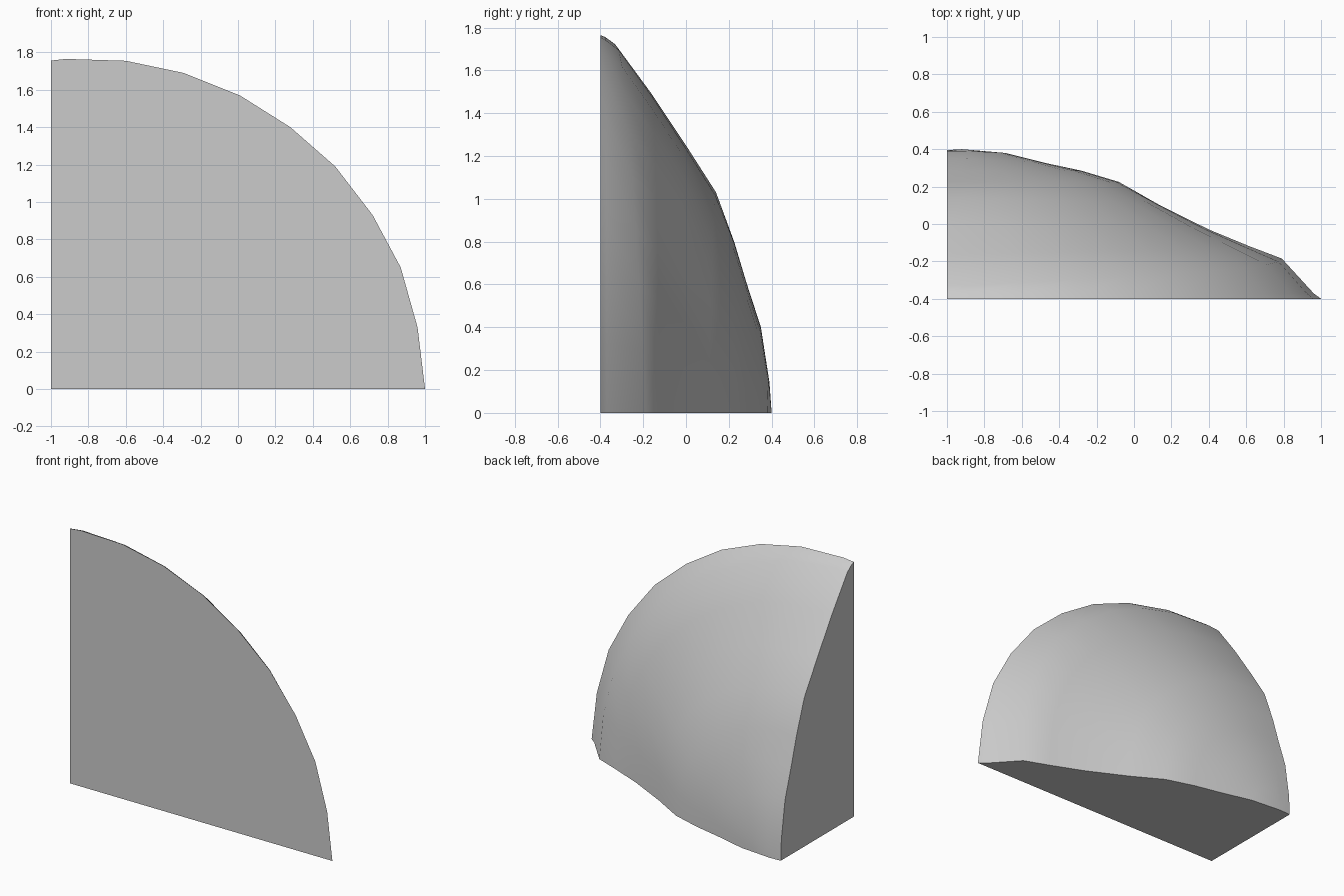
import bpy
import bmesh
import math

cube = bpy.data.objects.get("Cube")
if cube:
    bpy.data.objects.remove(cube, do_unlink=True)

# Plain grey material
grey = bpy.data.materials.new("light grey")
grey.use_nodes = True
colour = (0.6, 0.6, 0.6, 1)
grey.diffuse_color = colour
grey.node_tree.nodes["Principled BSDF"].inputs["Base Color"].default_value = colour

CENTRE, WALL, FRONT = -0.92, -1.0, -0.4

# Outer rim of the flat front, from the ground up to the crown
rim = [(1, 0), (0.96, 0.33), (0.87, 0.65), (0.72, 0.93), (0.52, 1.19), (0.28, 1.4),
       (0.01, 1.57), (-0.29, 1.69), (-0.6, 1.755), (CENTRE, 1.765)]

# Depth profiles (share of rim radius, y) along the ground and up the side wall
ground = [(0.12, 0.38), (0.235, 0.325), (0.333, 0.285), (0.437, 0.225), (0.547, 0.105),
          (0.688, -0.03), (0.802, -0.12), (0.891, -0.185), (0.979, -0.37), (1, FRONT)]
upright = [(0.08, 0.39), (0.227, 0.35), (0.34, 0.285), (0.453, 0.225), (0.584, 0.14),
           (0.708, 0), (0.844, -0.16), (0.975, -0.33), (0.994, -0.375), (1, FRONT)]

bm = bmesh.new()

# Curved shell: each column blends from the ground profile to the upright one
columns = []
for i, (x, z) in enumerate(rim):
    t = i / (len(rim) - 1)
    column = []
    for (ra, ya), (rb, yb) in zip(ground, upright):
        r = ra + (rb - ra) * t
        y = ya + (yb - ya) * t
        column.append(bm.verts.new((CENTRE + (x - CENTRE) * r, y, z * r)))
    columns.append(column)

# Last column lies in the side wall
columns.append([bm.verts.new((WALL, v.co.y, v.co.z * 0.995)) for v in columns[-1]])

pole = bm.verts.new((CENTRE, 0.4, 0))
wall_pole = bm.verts.new((WALL, 0.395, 0))
for a, b in zip(columns[:-2], columns[1:-1]):
    bm.faces.new((pole, a[0], b[0]))
bm.faces.new((pole, columns[-2][0], columns[-1][0], wall_pole))
for a, b in zip(columns, columns[1:]):
    for k in range(len(a) - 1):
        bm.faces.new((a[k], a[k + 1], b[k + 1], b[k]))

# Flat front, base and side wall
corner = bm.verts.new((WALL, FRONT, 0))
bm.faces.new([corner] + [c[-1] for c in columns])
bm.faces.new([corner, wall_pole, pole] + columns[0])
bm.faces.new([corner, wall_pole] + columns[-1])
bmesh.ops.recalc_face_normals(bm, faces=bm.faces)

mesh = bpy.data.meshes.new("quarter_dome")
bm.to_mesh(mesh)
bm.free()
mesh.materials.append(grey)
dome = bpy.data.objects.new("quarter_dome", mesh)
bpy.context.collection.objects.link(dome)

# Smooth shell with crisp borders
bpy.ops.object.select_all(action="DESELECT")
dome.select_set(True)
bpy.context.view_layer.objects.active = dome
bpy.ops.object.shade_smooth_by_angle(angle=math.radians(40))
